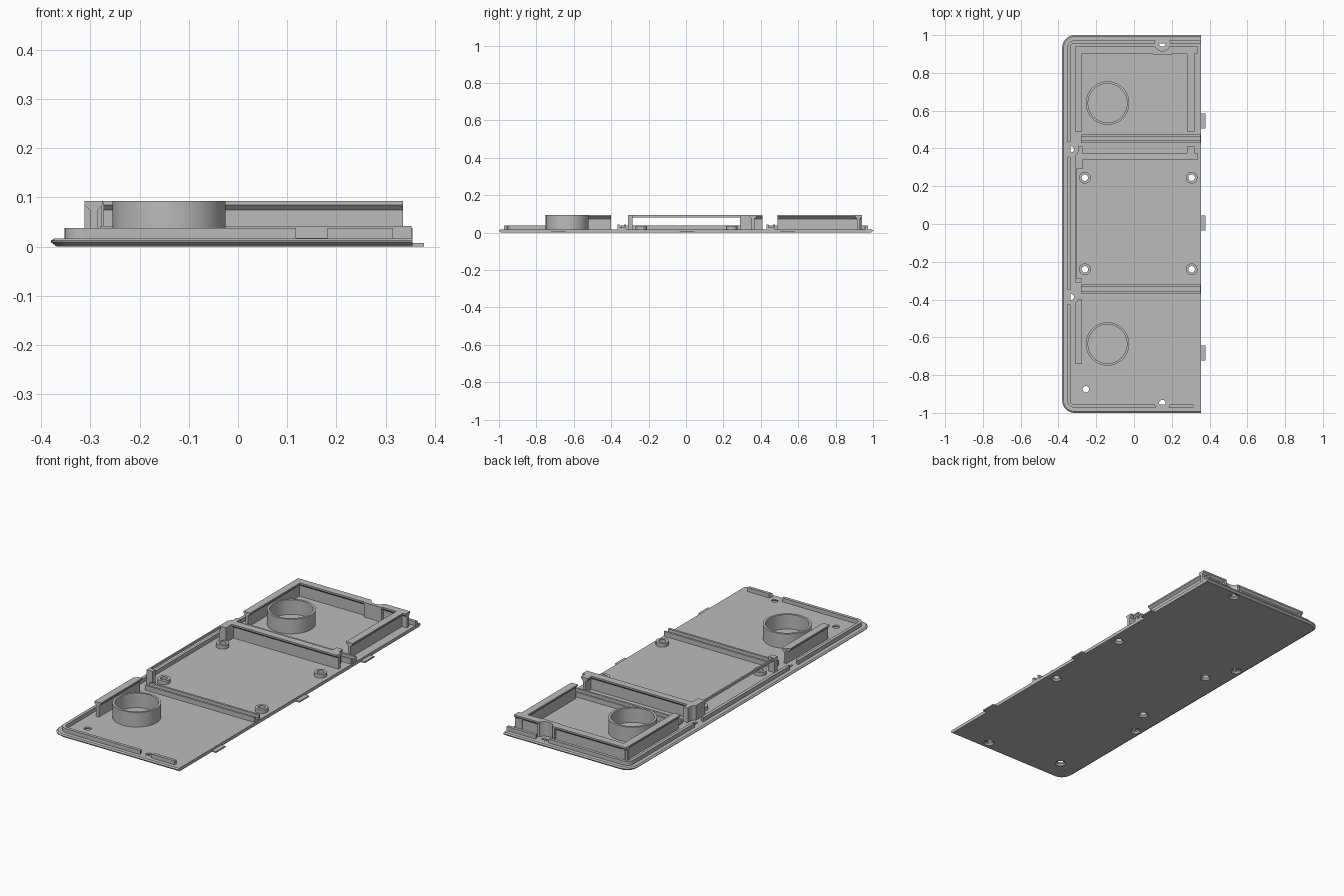
import bpy, bmesh, math

if "Cube" in bpy.data.objects:
    bpy.data.objects.remove(bpy.data.objects["Cube"])

grey = bpy.data.materials.new("plain grey")
grey.use_nodes = True
grey.diffuse_color = (0.5, 0.5, 0.5, 1)
grey.node_tree.nodes["Principled BSDF"].inputs["Base Color"].default_value = (0.5, 0.5, 0.5, 1)

FLOOR, LIP, TOP = 0.015, 0.038, 0.093
RIGHT = 0.355


def finish(name, bm):
    bmesh.ops.recalc_face_normals(bm, faces=bm.faces)
    mesh = bpy.data.meshes.new(name)
    bm.to_mesh(mesh)
    bm.free()
    mesh.materials.append(grey)
    ob = bpy.data.objects.new(name, mesh)
    bpy.context.collection.objects.link(ob)
    return ob


def loft(name, loops):
    """Solid skinned through equal-length closed loops, capped at both ends."""
    bm = bmesh.new()
    rings = [[bm.verts.new(p) for p in loop] for loop in loops]
    n = len(rings[0])
    for a, b in zip(rings, rings[1:]):
        for i in range(n):
            j = (i + 1) % n
            bm.faces.new((a[i], a[j], b[j], b[i]))
    bm.faces.new(rings[0])
    bm.faces.new(rings[-1])
    return finish(name, bm)


def prism(name, points, z0, z1):
    return loft(name, [[(x, y, z) for x, y in points] for z in (z0, z1)])


def box(name, x0, x1, y0, y1, z0, z1):
    return prism(name, [(x0, y0), (x1, y0), (x1, y1), (x0, y1)], z0, z1)


def circle(x, y, r, z, n=32):
    return [(x + r * math.cos(math.tau * i / n), y + r * math.sin(math.tau * i / n), z)
            for i in range(n)]


def lathe(name, x, y, profile, n=32):
    return loft(name, [circle(x, y, r, z, n) for r, z in profile])


def tube(name, x, y, outer, inner, z0, z1, n=48):
    bm = bmesh.new()
    rings = [[bm.verts.new(p) for p in circle(x, y, r, z, n)]
             for r, z in ((outer, z0), (outer, z1), (inner, z1), (inner, z0))]
    for k in range(4):
        a, b = rings[k], rings[(k + 1) % 4]
        for i in range(n):
            j = (i + 1) % n
            bm.faces.new((a[i], a[j], b[j], b[i]))
    ob = finish(name, bm)
    ob.data.shade_smooth()
    ob.data.set_sharp_from_angle(angle=math.radians(30))
    return ob


def cut(ob, cutters):
    """Subtract each cutter and bake the result."""
    for c in cutters:
        mod = ob.modifiers.new("cut", "BOOLEAN")
        mod.operation, mod.solver, mod.object = "DIFFERENCE", "EXACT", c
    graph = bpy.context.evaluated_depsgraph_get()
    mesh = bpy.data.meshes.new_from_object(ob.evaluated_get(graph))
    ob.modifiers.clear()
    ob.data = mesh


def outline(inset, right=RIGHT, right_back=RIGHT):
    """Open path around the rounded left side, front right to back right."""
    left, end, r = -0.38 + inset, 1 - inset, 0.065 - inset
    path = [(right, -end)]
    for side, start in ((-1, 270), (1, 180)):
        for i in range(9):
            a = math.radians(start - 90 * i / 8)
            path.append((left + r + r * math.cos(a), side * (end - r) + r * math.sin(a)))
    path.append((right_back, end))
    return path


def wall(name, axis, a, b, pos):
    """Tall wall with a flared top flange, running along one axis."""
    half = [(0.008, FLOOR), (0.008, 0.074), (0.019, 0.085), (0.019, TOP)]
    section = half + [(-d, z) for d, z in reversed(half)]
    return loft(name, [[(t, pos + d, z) if axis == "x" else (pos + d, t, z)
                        for d, z in section] for t in (a, b)])


# Base plate with bevelled outer edge
plate = loft("base_plate", [[(x, y, z) for x, y in outline(inset)]
                            for inset, z in ((0.012, 0), (0, 0.009), (0, 0.012), (0.007, 0.017))])

# Raised lip following the edge
lip = prism("edge_lip", outline(0.028, 0.315) + outline(0.044, 0.315)[::-1], FLOOR, LIP)

# Tall walls
walls = [
    wall("back_wall", "x", -0.312, 0.335, 0.922),
    wall("back_left_wall", "y", 0.49, 0.935, -0.293),
    wall("back_right_wall", "y", 0.49, 0.935, 0.3),
    wall("middle_wall", "x", -0.295, 0.335, 0.358),
    wall("middle_wall_stub", "y", 0.36, 0.41, 0.3),
    wall("front_left_wall", "y", -0.74, -0.4, -0.293),
    box("back_screw_pocket", 0.1, 0.2, 0.898, 0.94, FLOOR, TOP),
    box("left_screw_pocket", -0.312, -0.272, 0.29, 0.41, FLOOR, TOP),
]

# Thin open rail along the left of the middle bay
box("left_rail", -0.312, -0.304, -0.31, 0.3, 0.08, TOP)
box("left_rail_post", -0.312, -0.277, -0.31, -0.285, FLOOR, TOP)

# Paired low ribs dividing the bays
for label, low, high in (("back", 0.43, 0.475), ("front", -0.367, -0.32)):
    box(label + "_rib_a", -0.28, 0.352, low, low + 0.011, FLOOR, 0.042)
    box(label + "_rib_b", -0.28, 0.352, high - 0.011, high, FLOOR, 0.042)
    box(label + "_rib_web", -0.28, 0.352, low, high, FLOOR, 0.026)

# Large rings
for label, y in (("back", 0.64), ("front", -0.635)):
    tube(label + "_ring", -0.14, y, 0.115, 0.103, FLOOR, TOP, 64)

# Small screw bosses
bosses = [(x, y) for x in (-0.26, 0.305) for y in (-0.24, 0.245)]
for x, y in bosses:
    tube("screw_boss", x, y, 0.031, 0.017, FLOOR, 0.036, 32)

# Latch tabs on the right edge
for y in (0.545, 0.005, -0.683):
    box("latch_tab", RIGHT - 0.02, 0.378, y - 0.039, y + 0.039, 0, 0.007)

# Countersunk screw holes and clearance around the edge screws
edge_screws = [(0.15, 0.955), (0.15, -0.948), (-0.335, 0.395), (-0.335, -0.387)]
holes = [lathe("hole_cutter", x, y, [(0.036, -0.01), (0.017, 0.009), (0.017, 0.05)])
         for x, y in edge_screws + bosses + [(-0.255, -0.875)]]
clearances = [lathe("clearance_cutter", x, y, [(0.04, 0.0171), (0.04, 0.12)])
              for x, y in edge_screws]
cut(plate, holes)
cut(lip, clearances)
for w in walls:
    cut(w, clearances)
for c in holes + clearances:
    bpy.data.objects.remove(c)

# Lip end reaching the back right corner
box("back_lip_end", 0.31, RIGHT, 0.956, 0.972, FLOOR, LIP)
